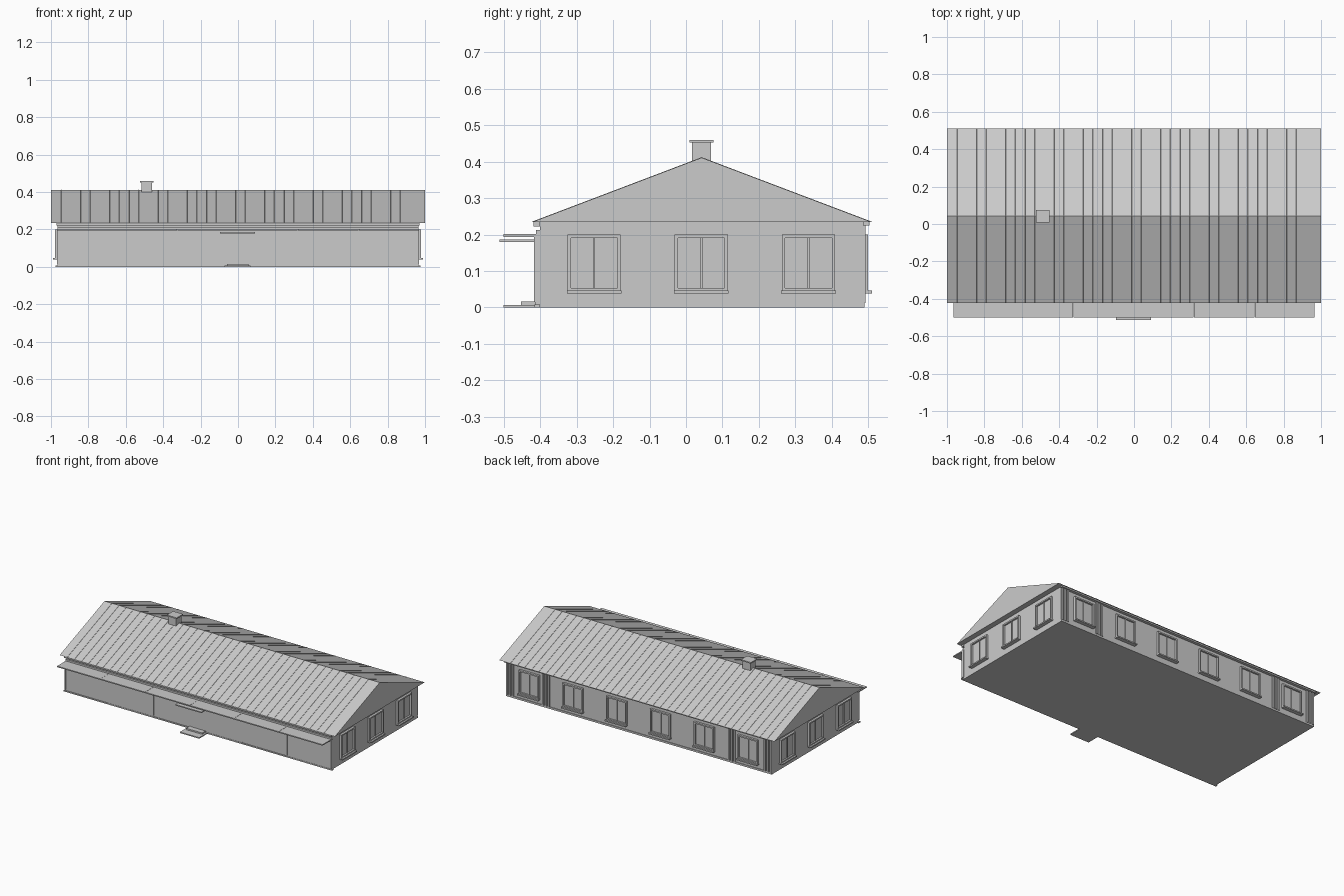
import bpy, bmesh, math
from mathutils import Matrix, Vector

if "Cube" in bpy.data.objects:
    bpy.data.objects.remove(bpy.data.objects["Cube"])

grey = bpy.data.materials.new("light grey")
grey.diffuse_color = (0.6, 0.6, 0.6, 1)
grey.use_nodes = True
grey.node_tree.nodes["Principled BSDF"].inputs["Base Color"].default_value = grey.diffuse_color


def finish(name, bm):
    bmesh.ops.recalc_face_normals(bm, faces=bm.faces)
    me = bpy.data.meshes.new(name)
    bm.to_mesh(me)
    bm.free()
    me.materials.append(grey)
    ob = bpy.data.objects.new(name, me)
    bpy.context.collection.objects.link(ob)
    return ob


def add_box(bm, x, y, z):
    """Box from (min, max) ranges."""
    size = Vector((x[1] - x[0], y[1] - y[0], z[1] - z[0]))
    mid = Vector((sum(x) / 2, sum(y) / 2, sum(z) / 2))
    m = Matrix.Translation(mid) @ Matrix.Diagonal((*size, 1))
    bmesh.ops.create_cube(bm, size=1, matrix=m)


def boxes(name, *ranges):
    bm = bmesh.new()
    for r in ranges:
        add_box(bm, *r)
    return finish(name, bm)


def prism(name, profile, x0, x1):
    """Extrude a (y, z) profile along x."""
    bm = bmesh.new()
    face = bm.faces.new([bm.verts.new((x0, y, z)) for y, z in profile])
    ext = bmesh.ops.extrude_face_region(bm, geom=[face])
    verts = [v for v in ext["geom"] if isinstance(v, bmesh.types.BMVert)]
    bmesh.ops.translate(bm, verts=verts, vec=(x1 - x0, 0, 0))
    return finish(name, bm)


# Main body
FRONT, BACK, SIDE = -0.40, 0.485, 0.965
boxes("walls", ((-SIDE, SIDE), (FRONT, BACK), (0, 0.236)))

# Gable roof with closed ends
RIDGE = (0.043, 0.411)
EAVES = ((-0.423, 0.234), (0.510, 0.234))
prism("roof", [EAVES[0], EAVES[1], RIDGE], -1, 1)

# Very low roof seams on both slopes
for label, eave in zip(("front", "back"), EAVES):
    h = 0.0012
    bm = bmesh.new()
    for i in range(37):
        x = -0.945 + i * 0.0518
        v = [bm.verts.new((x + dx, y, z + dz))
             for (y, z) in (eave, RIDGE) for dx, dz in ((-0.001, 0), (0, h), (0.001, 0))]
        bm.faces.new((v[0], v[1], v[4], v[3]))
        bm.faces.new((v[1], v[2], v[5], v[4]))
    finish(label + "_roof_seams", bm)

# Eave boards under the roof edges
boxes("eave_boards",
      ((-0.97, 0.97), (-0.418, FRONT), (0.222, 0.235)),
      ((-0.97, 0.97), (BACK, 0.503), (0.225, 0.235)))

# Chimney with a wider cap
boxes("chimney", ((-0.517, -0.460), (0.016, 0.068), (0.38, 0.453)))
boxes("chimney_cap", ((-0.524, -0.452), (0.009, 0.075), (0.452, 0.460)))

# Front cladding panels, stepped slightly from one to the next
joints = [-0.965, -0.65, -0.325, 0, 0.32, 0.645, 0.965]
boxes("front_panels", *[((a, b), (-0.412 - 0.002 * (i % 2), FRONT), (0, 0.20))
                        for i, (a, b) in enumerate(zip(joints, joints[1:]))])
boxes("front_battens", *[((x - 0.003, x + 0.003), (-0.417, FRONT), (0.015, 0.20))
                         for x in joints])
boxes("front_base_rail", ((-0.975, 0.975), (-0.416, FRONT), (0, 0.008)))

# Long canopy in panels along the front, and the rail that carries it
boxes("front_canopy", *[((a + 0.0006, b - 0.0006), (-0.50, FRONT), (0.194, 0.201))
                        for a, b in zip(joints, joints[1:])])
boxes("canopy_rail", ((-0.965, 0.965), (-0.412, FRONT), (0.20, 0.212)))

# Entrance: lower canopy, door, handles and steps
boxes("door_canopy", ((-0.097, 0.092), (-0.512, -0.41), (0.179, 0.186)))
boxes("door", ((-0.054, -0.001), (-0.417, FRONT), (0.015, 0.17)),
      ((0.001, 0.054), (-0.417, FRONT), (0.015, 0.17)))
boxes("entrance_steps",
      ((-0.072, 0.068), (-0.50, -0.41), (0, 0.007)),
      ((-0.06, 0.056), (-0.452, -0.41), (0.007, 0.016)))


# Windows: built facing -y at the origin, then turned and placed
def window(name, location, angle):
    w, f, z0, z1, d = 0.073, 0.009, 0.045, 0.20, 0.014
    ob = boxes(name,
               ((-w, -w + f), (-d, 0), (z0, z1)),
               ((w - f, w), (-d, 0), (z0, z1)),
               ((-w + f, w - f), (-d, 0), (z1 - f, z1)),
               ((-w + f, w - f), (-d, 0), (z0, z0 + f)),
               ((-0.003, 0.003), (-0.008, 0), (z0 + f, z1 - f)),
               ((-w + f, w - f), (-0.003, 0), (z0 + f, z1 - f)),
               ((-w - 0.002, w + 0.002), (-0.025, 0), (0.038, 0.046)))
    ob.matrix_world = Matrix.Translation(location) @ Matrix.Rotation(angle, 4, 'Z')


for y in (-0.252, 0.042, 0.336):
    window("right_window", (SIDE, y, 0), math.pi / 2)
    window("left_window", (-SIDE, y, 0), -math.pi / 2)
for x in (-0.795, -0.477, -0.159, 0.159, 0.477, 0.795):
    window("back_window", (x, BACK, 0), math.pi)

# Vertical boards framing the end bays of the back wall
strips = []
for side in (-1, 1):
    for c in (0.655, 0.675, 0.695, 0.915, 0.935, 0.957):
        x = side * c
        strips.append(((x - 0.006, x + 0.006), (BACK, 0.493), (0.012, 0.228)))
boxes("back_boards", *strips)
boxes("back_base_rail", ((-SIDE, SIDE), (BACK, 0.489), (0, 0.012)))
